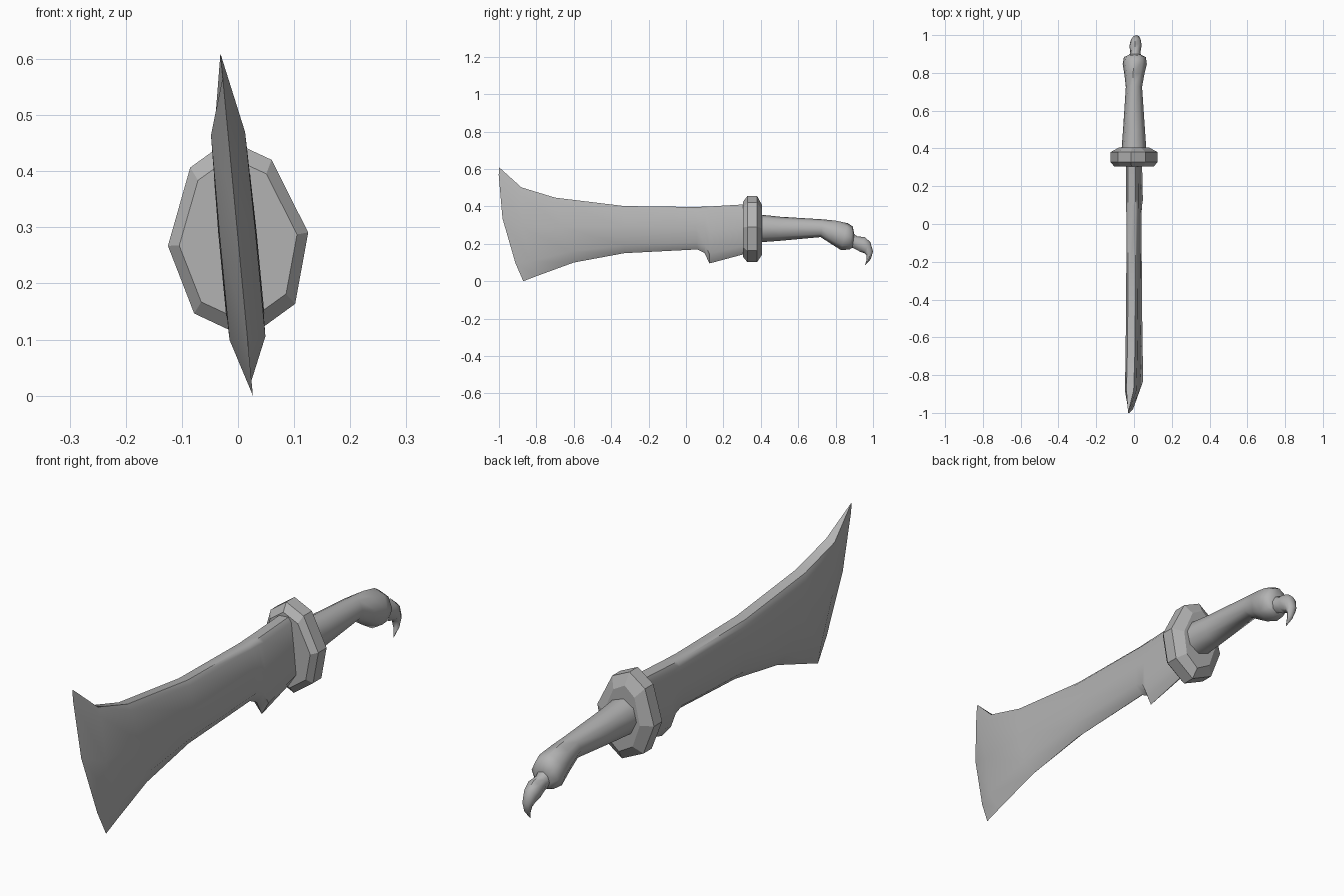
import bpy, bmesh, math

cube = bpy.data.objects.get("Cube")
if cube:
    bpy.data.objects.remove(cube, do_unlink=True)

steel = bpy.data.materials.new("grey_steel")
steel.use_nodes = True
GREY = (0.45, 0.45, 0.45, 1)
steel.diffuse_color = GREY
steel.node_tree.nodes["Principled BSDF"].inputs["Base Color"].default_value = GREY

LEAN = 0.095      # whole weapon leans slightly about its length
AXIS_Z = 0.28


def loft(name, columns, half, smooth_angle, bow=()):
    """Skin sections running top (y, z) to bottom (y, z), with a half width.
    half: (fraction from top to bottom, width factor) for one side."""
    ring = [(t, f) for t, f in half] + [(t, -f) for t, f in reversed(half) if f > 0]
    bm = bmesh.new()
    rows = []
    for i, (ty, tz, by, bz, w) in enumerate(columns):
        b = bow[i] if i < len(bow) else 0
        row = []
        for t, f in ring:
            x = f * w
            y = ty + (by - ty) * t - b * t * (1 - t)
            z = tz + (bz - tz) * t
            row.append(bm.verts.new((x - LEAN * (z - AXIS_Z), y, z + LEAN * x)))
        rows.append(row)
    n = len(ring)
    for a, b in zip(rows, rows[1:]):
        for k in range(n):
            bm.faces.new((a[k], a[(k + 1) % n], b[(k + 1) % n], b[k]))
    for row, col in ((rows[0], columns[0]), (rows[-1], columns[-1])):
        if col[4] > 0:
            bm.faces.new(row)
    bmesh.ops.remove_doubles(bm, verts=bm.verts, dist=0.0005)
    bmesh.ops.recalc_face_normals(bm, faces=bm.faces)
    mesh = bpy.data.meshes.new(name)
    bm.to_mesh(mesh)
    bm.free()
    mesh.materials.append(steel)
    obj = bpy.data.objects.new(name, mesh)
    bpy.context.collection.objects.link(obj)
    if smooth_angle:
        mesh.shade_smooth()
        mesh.set_sharp_from_angle(angle=math.radians(smooth_angle))
    return obj


# Blade: flat spine, flat cheeks, sharp lower and leading edges, tooth near guard
blade_half = [(0, 0.6), (0.07, 0.95), (0.45, 1), (0.84, 1), (1, 0)]
loft("blade", [
    (-1.0, 0.61, -0.87, 0.0, 0),
    (-0.88, 0.5, -0.8, 0.027, 0.032),
    (-0.7, 0.445, -0.6, 0.1, 0.033),
    (-0.33, 0.4, -0.33, 0.15, 0.033),
    (0.05, 0.395, 0.06, 0.17, 0.033),
    (0.1, 0.397, 0.1, 0.15, 0.034),
    (0.13, 0.398, 0.125, 0.095, 0.034),
    (0.33, 0.41, 0.33, 0.15, 0.034),
], blade_half, 55, bow=(0.16, 0.13, 0.04))

# Guard: faceted eight-sided disc with chamfered faces
guard_half = [(0, 0), (0.12, 0.58), (0.5, 1), (0.85, 0.72), (1, 0)]
loft("guard", [
    (0.305, 0.425, 0.305, 0.13, 0.105),
    (0.328, 0.456, 0.328, 0.102, 0.125),
    (0.38, 0.456, 0.38, 0.102, 0.125),
    (0.405, 0.41, 0.405, 0.14, 0.08),
], guard_half, 0)

# Eight-sided round section for the grip and hook
round_half = [((1 - math.cos(a)) / 2, math.sin(a) if 0 < i < 4 else 0)
              for i, a in enumerate(k * math.pi / 4 for k in range(5))]

# Grip swelling into a drooping pommel
loft("grip", [
    (0.39, 0.357, 0.39, 0.208, 0.066),
    (0.5, 0.345, 0.5, 0.216, 0.058),
    (0.73, 0.331, 0.72, 0.236, 0.043),
    (0.8, 0.324, 0.775, 0.2, 0.052),
    (0.865, 0.31, 0.83, 0.166, 0.064),
    (0.892, 0.292, 0.875, 0.17, 0.058),
    (0.9, 0.25, 0.89, 0.18, 0.034),
], round_half, 50)

# Curled hook on the end of the pommel
loft("pommel_hook", [
    (0.885, 0.262, 0.875, 0.185, 0.034),
    (0.915, 0.24, 0.905, 0.172, 0.027),
    (0.955, 0.236, 0.93, 0.158, 0.032),
    (0.985, 0.21, 0.953, 0.15, 0.028),
    (1.0, 0.16, 0.966, 0.138, 0.02),
    (0.988, 0.118, 0.966, 0.115, 0.012),
    (0.955, 0.083, 0.955, 0.083, 0),
], round_half, 50)
